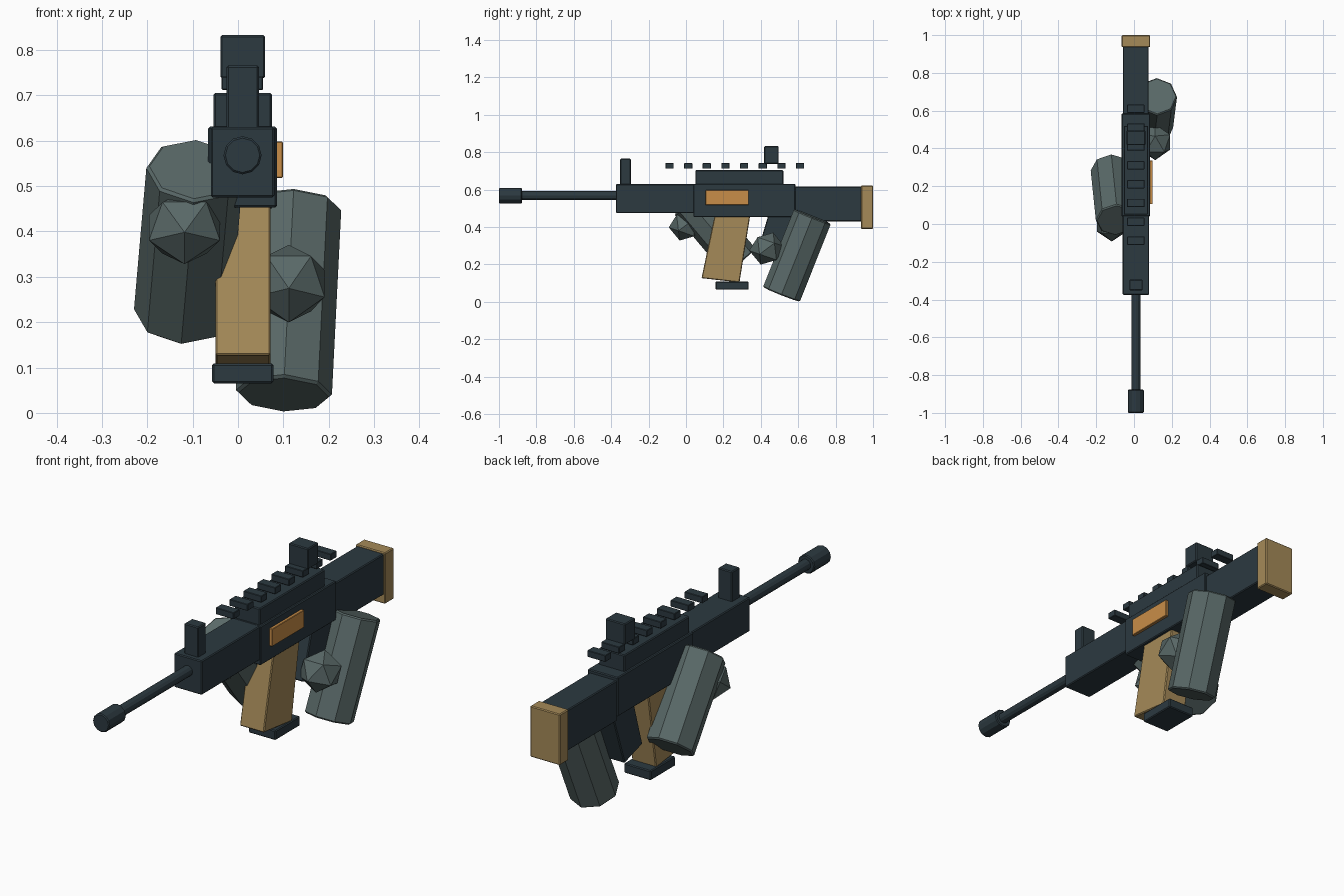
import bpy, bmesh
from math import radians
from mathutils import Vector, Matrix, Euler

cube = bpy.data.objects.get("Cube")
if cube:
    bpy.data.objects.remove(cube, do_unlink=True)


def material(name, colour):
    m = bpy.data.materials.new(name)
    m.use_nodes = True
    m.diffuse_color = (*colour, 1)
    m.node_tree.nodes["Principled BSDF"].inputs["Base Color"].default_value = (*colour, 1)
    return m


gunmetal = material("dark_slate", (0.025, 0.041, 0.051))
sleeve = material("grey_green", (0.1, 0.14, 0.137))
tan = material("tan", (0.376, 0.254, 0.098))
orange = material("orange", (0.584, 0.27, 0.065))


def finish(name, bm, mat, bevel=0.0):
    bmesh.ops.recalc_face_normals(bm, faces=bm.faces)
    mesh = bpy.data.meshes.new(name)
    bm.to_mesh(mesh)
    bm.free()
    mesh.materials.append(mat)
    ob = bpy.data.objects.new(name, mesh)
    bpy.context.collection.objects.link(ob)
    if bevel:
        mod = ob.modifiers.new("edge_bevel", 'BEVEL')
        mod.width = bevel
        mod.segments = 1
        mod.limit_method = 'ANGLE'
        mod.angle_limit = radians(50)
    return ob


def profile(name, points, x0, x1, mat, bevel=0.004):
    """Extrude a (y, z) side outline from x0 to x1."""
    bm = bmesh.new()
    face = bm.faces.new([bm.verts.new((x0, y, z)) for y, z in points])
    ext = bmesh.ops.extrude_face_region(bm, geom=[face])
    verts = [v for v in ext["geom"] if isinstance(v, bmesh.types.BMVert)]
    bmesh.ops.translate(bm, verts=verts, vec=(x1 - x0, 0, 0))
    return finish(name, bm, mat, bevel)


def box(name, x, y, z, mat=gunmetal, bevel=0.004):
    outline = [(y[0], z[0]), (y[1], z[0]), (y[1], z[1]), (y[0], z[1])]
    return profile(name, outline, x[0], x[1], mat, bevel)


def rod(name, start, end, radius, sides, mat, bevel=0.0):
    a, b = Vector(start), Vector(end)
    turn = Vector((0, 0, 1)).rotation_difference(b - a).to_matrix().to_4x4()
    bm = bmesh.new()
    bmesh.ops.create_cone(bm, cap_ends=True, segments=sides, radius1=radius,
                          radius2=radius, depth=(b - a).length,
                          matrix=Matrix.Translation((a + b) / 2) @ turn)
    return finish(name, bm, mat, bevel)


def fist(name, centre, size):
    bm = bmesh.new()
    bmesh.ops.create_icosphere(bm, subdivisions=1, radius=1)
    bmesh.ops.rotate(bm, verts=bm.verts, matrix=Matrix.Rotation(radians(90), 3, 'Z'))
    bmesh.ops.rotate(bm, verts=bm.verts, matrix=Euler((radians(-20), 0, 0)).to_matrix())
    bmesh.ops.scale(bm, verts=bm.verts, vec=size)
    bmesh.ops.translate(bm, verts=bm.verts, vec=centre)
    return finish(name, bm, sleeve)


# Barrel and muzzle
rod("barrel", (0.01, -0.9, 0.568), (0.01, -0.36, 0.568), 0.024, 12, gunmetal)
rod("muzzle", (0.01, -1, 0.568), (0.01, -0.877, 0.568), 0.042, 12, gunmetal, 0.004)

# Main body
box("handguard", (-0.06, 0.08), (-0.375, 0.05), (0.475, 0.63))
box("receiver", (-0.066, 0.086), (0.04, 0.585), (0.453, 0.631))
box("stock", (-0.059, 0.077), (0.58, 0.94), (0.43, 0.616))
box("butt_pad", (-0.065, 0.085), (0.936, 1.0), (0.39, 0.622), tan)
box("side_panel", (0.08, 0.099), (0.105, 0.335), (0.518, 0.598), orange, 0.002)

# Top rail with evenly spaced teeth, and sights
box("rail_base", (-0.054, 0.075), (0.05, 0.52), (0.625, 0.705))
for i in range(8):
    y = -0.088 + i * 0.0997
    box(f"rail_tooth_{i + 1}", (-0.036, 0.055), (y - 0.022, y + 0.022),
        (0.712, 0.742), bevel=0.002)
box("front_sight", (-0.025, 0.046), (-0.352, -0.295), (0.625, 0.766))
box("rear_sight", (-0.039, 0.06), (0.418, 0.495), (0.738, 0.833))

# Slanted magazine and grip
profile("magazine", [(0.083, 0.127), (0.286, 0.104), (0.346, 0.48), (0.157, 0.48)],
        -0.05, 0.072, tan)
box("magazine_base", (-0.057, 0.078), (0.158, 0.335), (0.065, 0.109))
profile("grip", [(0.375, 0.245), (0.505, 0.205), (0.6, 0.48), (0.445, 0.48)],
        -0.045, 0.065, gunmetal)

# Forearms and fists
rod("left_forearm", (0.101, 0.51, 0.04), (0.122, 0.676, 0.457), 0.106, 8, sleeve, 0.006)
rod("right_forearm", (-0.123, 0.29, 0.217), (-0.095, 0.02, 0.537), 0.107, 8, sleeve, 0.006)
fist("left_fist", (0.112, 0.433, 0.285), (0.093, 0.096, 0.091))
fist("right_fist", (-0.118, -0.003, 0.408), (0.092, 0.09, 0.085))
